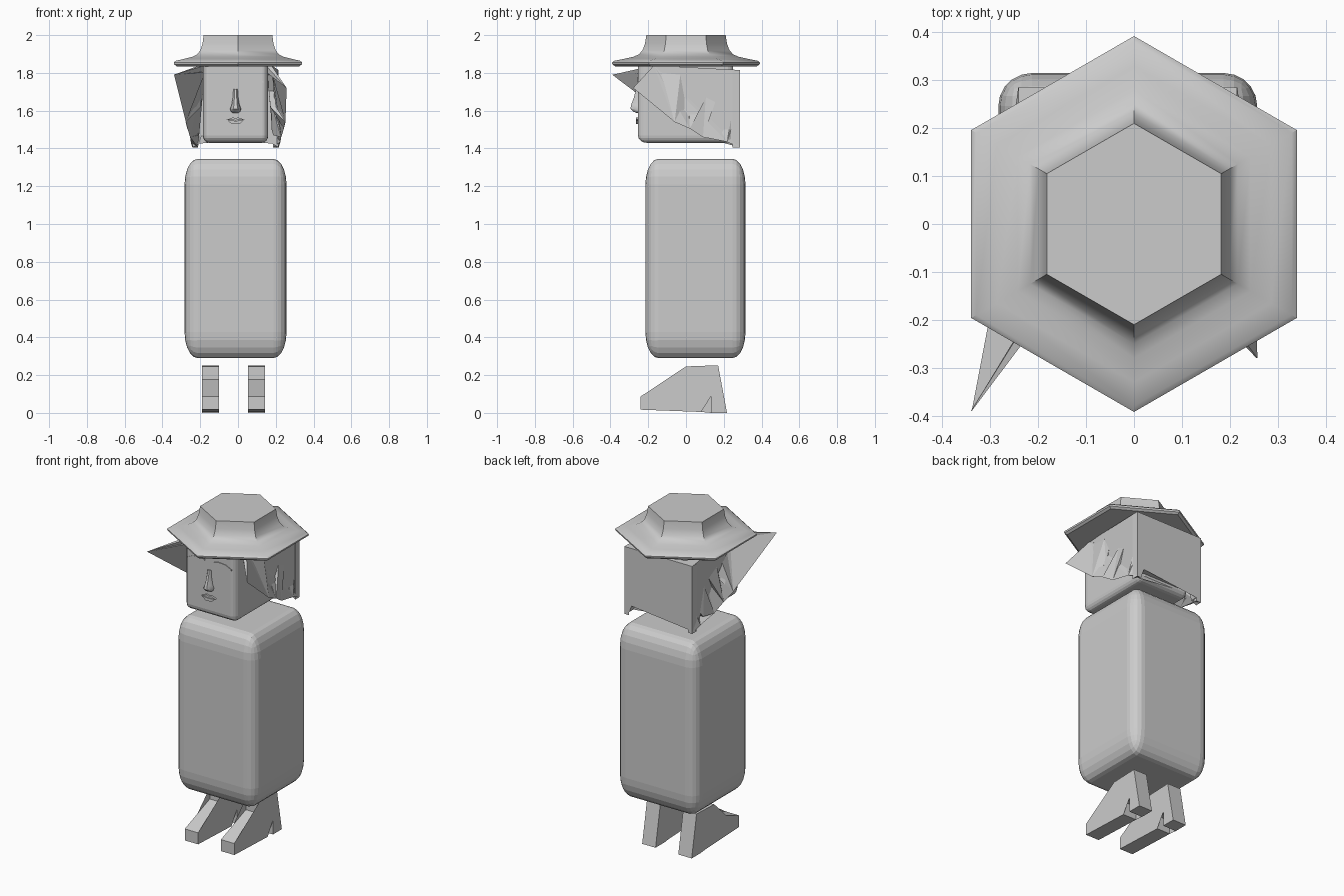
import bpy, bmesh, math
from mathutils import Vector

if "Cube" in bpy.data.objects:
    bpy.data.objects.remove(bpy.data.objects["Cube"])

CX = -0.013  # centre line of the figure


def finish(name, bm):
    bmesh.ops.remove_doubles(bm, verts=bm.verts, dist=0.0002)
    bmesh.ops.recalc_face_normals(bm, faces=bm.faces)
    mesh = bpy.data.meshes.new(name)
    bm.to_mesh(mesh)
    bm.free()
    ob = bpy.data.objects.new(name, mesh)
    bpy.context.collection.objects.link(ob)
    return ob


def smooth(ob, angle=30):
    bpy.ops.object.select_all(action='DESELECT')
    ob.select_set(True)
    bpy.context.view_layer.objects.active = ob
    bpy.ops.object.shade_smooth_by_angle(angle=math.radians(angle))


def slab(name, outer, offset, tips=()):
    """Outline extruded by offset; the outline points listed in tips stay sharp."""
    bm = bmesh.new()
    offset = Vector(offset)
    a = [bm.verts.new(p) for p in outer]
    b = [bm.verts.new(Vector(p) + offset * (0.05 if i in tips else 1)) for i, p in enumerate(outer)]
    caps = [bm.faces.new(a), bm.faces.new(b[::-1])]
    n = len(a)
    for i in range(n):
        j = (i + 1) % n
        bm.faces.new((a[j], a[i], b[i], b[j]))
    bmesh.ops.triangulate(bm, faces=caps)
    return finish(name, bm)


def rounded_box(name, lo, hi, bevel, segments):
    """Unit cube bevelled first, then stretched between two corners."""
    bm = bmesh.new()
    bmesh.ops.create_cube(bm, size=1)
    bmesh.ops.bevel(bm, geom=bm.edges[:], offset=bevel, segments=segments,
                    profile=0.5, affect='EDGES')
    lo, hi = Vector(lo), Vector(hi)
    for v in bm.verts:
        v.co = Vector([(lo[k] + hi[k]) / 2 + v.co[k] * (hi[k] - lo[k]) for k in range(3)])
    return finish(name, bm)


# Body and head
rounded_box("body", (-0.283, -0.215, 0.29), (0.257, 0.315, 1.345), 0.13, 5)
rounded_box("head", (-0.186, -0.254, 1.43), (0.16, 0.25, 1.87), 0.09, 4)

# Feet with heel notch
foot = [(-0.24, 0.087), (0, 0.177), (0, 0.246), (0.17, 0.252), (0.217, 0), (0.132, 0),
        (0.132, 0.087), (0.08, 0.087), (0.08, 0.005), (-0.24, 0.017)]
for side, x in (("left", -0.19), ("right", 0.053)):
    slab(f"{side}_foot", [(x, y, z) for y, z in foot], (0.09, 0, 0))

# Six-sided hat
profile = [(0.21, 2.0), (0.217, 1.955), (0.23, 1.92), (0.25, 1.898), (0.28, 1.885),
           (0.33, 1.874), (0.38, 1.864), (0.392, 1.855), (0.39, 1.845), (0.375, 1.835)]
bm = bmesh.new()
rings = []
for r, z in profile:
    angles = [math.pi / 2 + k * math.pi / 3 for k in range(6)]
    rings.append([bm.verts.new((r * math.cos(t), r * math.sin(t), z)) for t in angles])
for up, low in zip(rings, rings[1:]):
    for k in range(6):
        m = (k + 1) % 6
        bm.faces.new((up[k], low[k], low[m], up[m]))
bm.faces.new(rings[0])
bm.faces.new(rings[-1][::-1])
smooth(finish("hat", bm))

# Side hair: y, z, outward flare of each outline point, flare above zero is a spike
strands = [(-0.17, 1.84, 0), (-0.28, 1.72, 0.09), (-0.165, 1.805, 0), (-0.03, 1.79, 0),
           (0.015, 1.705, 0), (0, 1.62, 0.01), (-0.06, 1.54, 0.065), (0.02, 1.505, 0.05),
           (0.105, 1.67, 0), (0.155, 1.645, 0), (0.09, 1.46, 0.03), (0.18, 1.47, 0.01),
           (0.2, 1.5, 0), (0.24, 1.5, 0), (0.217, 1.435, 0.015), (0.285, 1.405, 0),
           (0.285, 1.815, 0)]
spikes = (1, 6, 7, 10, 14)
for side, s in (("right", 1), ("left", -1)):
    pts = [(CX + s * (0.183 + 0.085 * (y + 0.25) + f), y, z) for y, z, f in strands]
    if s < 0:
        pts[1] = (-0.34, -0.39, 1.79)
    slab(f"{side}_hair", pts, (-0.03 * s, 0, 0), spikes)

# Back hair
half = [(0.228, 1.815), (0.228, 1.405), (0.195, 1.425), (0.18, 1.465)]
outline = half + [(-x, z) for x, z in reversed(half)]
slab("back_hair", [(CX + x, 0.285, z) for x, z in outline], (0, -0.04, 0))

# Top hair under the hat
slab("top_hair", [(CX - 0.19, -0.17, 1.835), (CX + 0.19, -0.17, 1.835),
                  (CX + 0.228, 0.285, 1.815), (CX - 0.228, 0.285, 1.815)], (0, 0, -0.02))

# Eyebrows
brow = [(0.03, 1.77), (0.06, 1.778), (0.11, 1.774), (0.148, 1.755),
        (0.148, 1.748), (0.11, 1.762), (0.06, 1.766), (0.032, 1.762)]
for side, s in (("right", 1), ("left", -1)):
    slab(f"{side}_eyebrow", [(CX + s * x, -0.258, z) for x, z in brow], (0, 0.03, 0))

# Nose: narrow bridge widening to the nostrils
bm = bmesh.new()
sections = [(1.715, 0.012, 0.264), (1.67, 0.015, 0.276), (1.63, 0.022, 0.291),
            (1.61, 0.03, 0.294), (1.595, 0.026, 0.28), (1.588, 0.015, 0.262)]
rows = []
for z, w, d in sections:
    shape = [(-1, 0.245), (-0.9, (d + 0.25) / 2), (-0.4, d), (0.4, d),
             (0.9, (d + 0.25) / 2), (1, 0.245)]
    rows.append([bm.verts.new((CX + w * u, -y, z)) for u, y in shape])
for up, low in zip(rows, rows[1:]):
    for k in range(6):
        m = (k + 1) % 6
        bm.faces.new((up[k], low[k], low[m], up[m]))
bm.faces.new(rows[0])
bm.faces.new(rows[-1][::-1])
smooth(finish("nose", bm), 40)

# Lips
upper = [(-0.048, 1.552), (-0.014, 1.564), (0, 1.56), (0.014, 1.564), (0.048, 1.552), (0, 1.549)]
lower = [(-0.044, 1.549), (0, 1.546), (0.044, 1.549), (0.02, 1.529), (-0.02, 1.529)]
for name, lip in (("upper_lip", upper), ("lower_lip", lower)):
    slab(name, [(CX + x, -0.265, z) for x, z in lip], (0, 0.03, 0))
